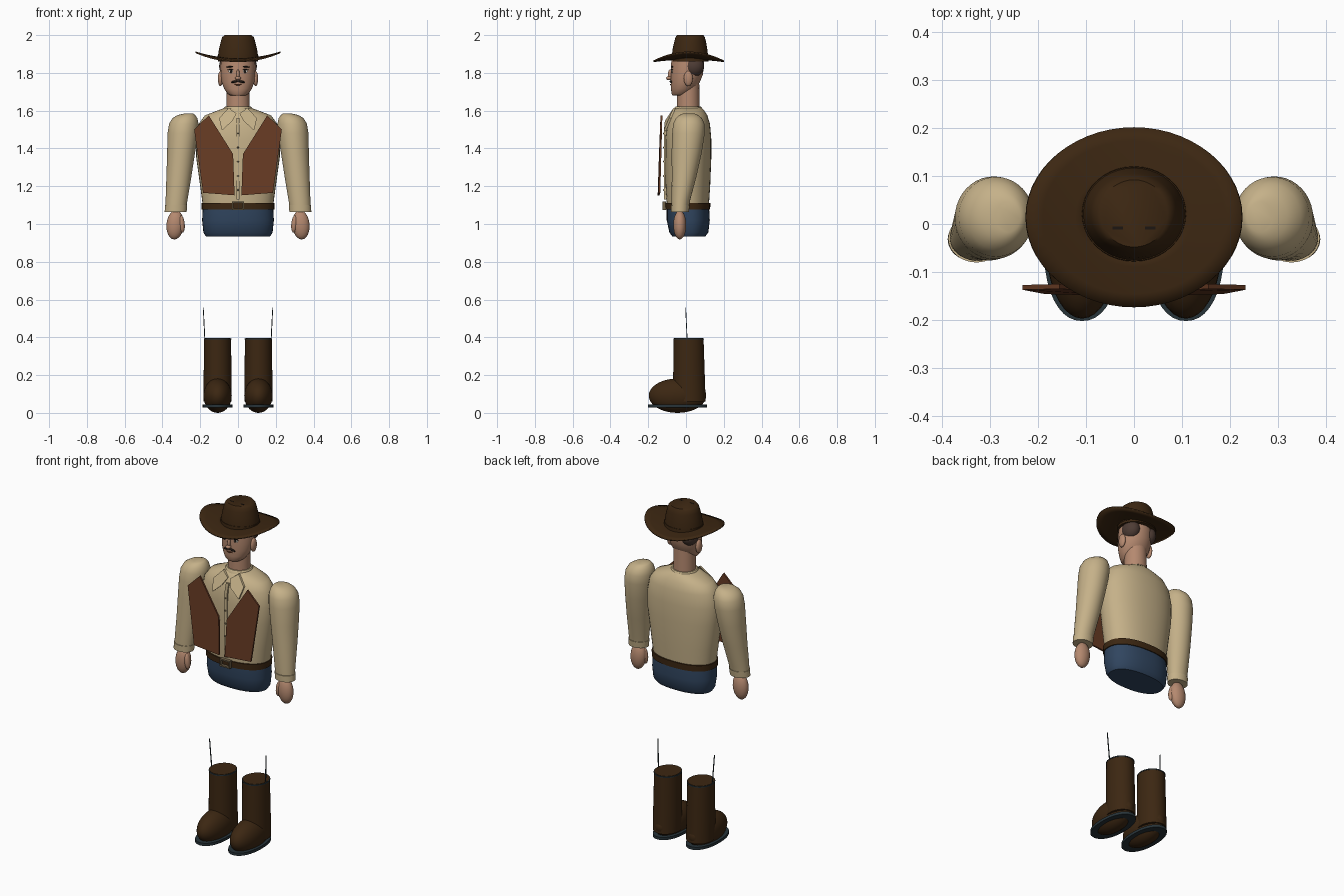
import bpy, bmesh, math
from mathutils import Matrix, Vector

if "Cube" in bpy.data.objects:
    bpy.data.objects.remove(bpy.data.objects["Cube"])


def colour(name, r, g, b):
    m = bpy.data.materials.new(name)
    m.use_nodes = True
    m.diffuse_color = (r, g, b, 1)
    bsdf = m.node_tree.nodes["Principled BSDF"]
    bsdf.inputs["Base Color"].default_value = (r, g, b, 1)
    bsdf.inputs["Roughness"].default_value = 0.8
    return m


SHIRT = colour("cream cotton", .56, .44, .25)
VEST = colour("chestnut vest", .14, .045, .018)
LEATHER = colour("dark brown leather", .045, .02, .006)
DENIM = colour("blue denim", .03, .06, .115)
SKIN = colour("skin", .46, .25, .16)
HAIR = colour("greying brown hair", .075, .045, .035)
DARK = colour("near black brown", .012, .008, .006)
WHITE = colour("eye white", .6, .58, .52)
SOLE = colour("slate rubber", .02, .033, .04)
METAL = colour("dull brass", .16, .12, .065)


def finish(name, bm, mat, smooth=True):
    bmesh.ops.recalc_face_normals(bm, faces=bm.faces)
    me = bpy.data.meshes.new(name)
    bm.to_mesh(me)
    bm.free()
    ob = bpy.data.objects.new(name, me)
    bpy.context.collection.objects.link(ob)
    me.materials.append(mat)
    if smooth:
        bpy.ops.object.select_all(action='DESELECT')
        ob.select_set(True)
        bpy.context.view_layer.objects.active = ob
        bpy.ops.object.shade_smooth_by_angle(angle=math.radians(45))
    return ob


def loft(name, sections, mat, power=2.0, n=40):
    """Skin a stack of ovals given as (z, cx, cy, rx, ry)."""
    bm = bmesh.new()
    rings = []
    for z, cx, cy, rx, ry in sections:
        ring = []
        for i in range(n):
            c, s = (f(math.tau * i / n) for f in (math.cos, math.sin))
            x = math.copysign(abs(c) ** (2 / power), c)
            y = math.copysign(abs(s) ** (2 / power), s)
            ring.append(bm.verts.new((cx + rx * x, cy + ry * y, z)))
        rings.append(ring)
    for a, b in zip(rings, rings[1:]):
        for i in range(n):
            j = (i + 1) % n
            bm.faces.new((a[i], a[j], b[j], b[i]))
    bm.faces.new(rings[0])
    bm.faces.new(rings[-1])
    return finish(name, bm, mat)


def ball(name, at, size, mat, tilt=0, seg=24):
    """Ellipsoid with half sizes, rolled about y by tilt."""
    bm = bmesh.new()
    bmesh.ops.create_uvsphere(bm, u_segments=seg, v_segments=seg // 2, radius=1)
    bm.transform(Matrix.Translation(at) @ Matrix.Rotation(tilt, 4, 'Y')
                 @ Matrix.Diagonal((*size, 1)))
    return finish(name, bm, mat)


def box(name, at, size, mat, tilt=0):
    bm = bmesh.new()
    bmesh.ops.create_cube(bm, size=1)
    bm.transform(Matrix.Translation(at) @ Matrix.Rotation(tilt, 4, 'Y')
                 @ Matrix.Diagonal((*size, 1)))
    return finish(name, bm, mat, False)


def plate(name, points, thick, mat):
    """Flat outline of (x, y, z) points thickened along y."""
    bm = bmesh.new()
    face = bm.faces.new([bm.verts.new(p) for p in points])
    out = bmesh.ops.extrude_face_region(bm, geom=[face])
    for v in out["geom"]:
        if isinstance(v, bmesh.types.BMVert):
            v.co.y += thick
    return finish(name, bm, mat, False)


def middle(rows):
    return [(z, 0, cy, rx, ry) for z, cy, rx, ry in rows]


# Trunk
loft("trousers", middle([(.935, .015, .17, .088), (.955, .015, .183, .103),
     (1.02, .012, .19, .114), (1.09, .01, .186, .112)]), DENIM, 2.3)
loft("shirt_body", middle([(1.08, .01, .184, .11), (1.2, .01, .2, .118),
     (1.35, .012, .221, .122), (1.45, .012, .224, .122), (1.53, .013, .208, .114),
     (1.575, .015, .175, .098), (1.6, .015, .11, .082), (1.617, .015, .065, .066)]),
     SHIRT, 2.2)
loft("belt", middle([(1.077, .01, .192, .118), (1.112, .01, .193, .119)]), LEATHER, 2.3)
for dz in (-1, 1):
    box("buckle_bar", (0, -.115, 1.096 + dz * .018), (.066, .02, .008), METAL)
for dx in (-1, 1):
    box("buckle_side", (dx * .029, -.115, 1.096), (.008, .02, .036), METAL)

# Shirt front
plate("button_placket", [(-.009, -.116, 1.13), (.009, -.116, 1.13),
      (.009, -.116, 1.5), (.009, -.1, 1.56), (-.009, -.1, 1.56), (-.009, -.116, 1.5)],
      .012, SHIRT)
for i in range(5):
    ball("shirt_button", (0, -.118, 1.18 + i * .075), (.005, .003, .005), METAL, seg=12)
loft("collar_band", middle([(1.6, .012, .076, .076), (1.615, .012, .074, .072),
     (1.622, .012, .068, .066)]), SHIRT)

# Head
HEAD = middle([(1.68, -.03, .04, .04), (1.69, -.025, .055, .052), (1.715, -.015, .073, .064),
               (1.75, -.004, .086, .077), (1.79, .004, .091, .085), (1.84, .008, .092, .088),
               (1.89, .01, .086, .084)])
loft("neck", middle([(1.6, .012, .062, .06), (1.75, .012, .06, .058)]), SKIN)
loft("head", HEAD, SKIN)


def face_y(x, z):
    for a, b in zip(HEAD, HEAD[1:]):
        if a[0] <= z <= b[0]:
            p = Vector(a).lerp(Vector(b), (z - a[0]) / (b[0] - a[0]))
            return p[2] - p[4] * math.sqrt(1 - (x / p[3]) ** 2)


ball("nose_bridge", (0, -.084, 1.79), (.009, .012, .028), SKIN)
ball("nose_tip", (0, -.09, 1.772), (.015, .015, .011), SKIN)
ball("mouth", (0, face_y(0, 1.738), 1.738), (.02, .004, .004), VEST)
for s in (-1, 1):
    ball("ear", (s * .093, .012, 1.77), (.014, .024, .04), SKIN)
    ball("side_hair", (s * .055, .04, 1.835), (.045, .056, .055), HAIR)
    ball("eye", (s * .036, face_y(.036, 1.808), 1.808), (.016, .004, .008), WHITE)
    ball("pupil", (s * .036, face_y(.036, 1.808) - .003, 1.808), (.007, .003, .007), DARK)
    ball("upper_lid", (s * .036, face_y(.036, 1.817), 1.817), (.019, .005, .003), DARK)
    ball("eyebrow", (s * .038, face_y(.038, 1.833), 1.833), (.024, .005, .004), DARK, s * .1)
    ball("moustache_half", (s * .017, face_y(.017, 1.754), 1.754), (.021, .007, .006), DARK,
         s * .2)

# Hat
loft("hat_crown", middle([(1.86, .021, .107, .097), (1.89, .021, .106, .096),
     (1.93, .021, .1, .091), (1.97, .022, .09, .083), (1.99, .022, .083, .077),
     (2.0, .022, .07, .07)]), LEATHER)
loft("hat_band", middle([(1.873, .021, .109, .099), (1.893, .021, .108, .098)]), LEATHER)
bm = bmesh.new()
rings = []
for t in (.4, .55, .7, .85, 1):
    ring = []
    for i in range(56):
        a = math.tau * i / 56
        x, y = .225 * t * math.cos(a), .014 + .187 * t * math.sin(a)
        ring.append(bm.verts.new((x, y, 1.874 - .013 * t * t + .048 * (x / .225) ** 2)))
    rings.append(ring)
for a, b in zip(rings, rings[1:]):
    for i in range(56):
        j = (i + 1) % 56
        bm.faces.new((a[i], b[i], b[j], a[j]))
brim = finish("hat_brim", bm, LEATHER)
solid = brim.modifiers.new("thickness", 'SOLIDIFY')
solid.thickness = .008
solid.offset = 0
for s in (-1, 1):
    box("crown_pinch", (s * .034, -.008, 2.0), (.022, .006, .003), DARK)

ARM = [(1.07, .33, -.032, .054, .043), (1.13, .325, -.027, .058, .05),
       (1.25, .313, -.01, .066, .065), (1.38, .301, .004, .074, .08),
       (1.48, .292, .013, .081, .086), (1.53, .287, .015, .078, .083),
       (1.56, .281, .015, .066, .069), (1.577, .273, .015, .046, .05),
       (1.584, .262, .015, .026, .032)]

for s in (-1, 1):
    # Collar flap and open vest panel
    plate("collar_flap", [(s * .008, -.085, 1.585), (s * .05, -.066, 1.615),
          (s * .1, -.09, 1.56), (s * .085, -.117, 1.495), (s * .03, -.112, 1.545)],
          .012, SHIRT)
    plate("vest_panel", [(s * .155, -.135, 1.575), (s * .232, -.137, 1.5),
          (s * .185, -.146, 1.165), (s * .018, -.15, 1.152), (s * .026, -.143, 1.37)],
          .01, VEST)

    # Arm, cuff and hand
    loft("sleeve", [(z, s * x, y, rx, ry) for z, x, y, rx, ry in ARM], SHIRT)
    loft("cuff", [(1.063, s * .33, -.032, .058, .047), (1.1, s * .328, -.03, .059, .05)], SHIRT)
    ball("hand", (s * .333, -.033, .995), (.046, .034, .077), SKIN, s * -.08)
    ball("thumb", (s * .298, -.045, 1.0), (.016, .018, .046), SKIN, s * .1)

    # Boot
    loft("boot_shaft", [(.06, s * .108, .018, .074, .086), (.18, s * .108, .016, .074, .084),
         (.392, s * .108, .014, .071, .079)], LEATHER)
    loft("boot_top_trim", [(.389, s * .108, .014, .073, .081),
         (.395, s * .108, .014, .073, .081)], SOLE)
    loft("boot_top_lining", [(.393, s * .108, .014, .069, .077),
         (.397, s * .108, .014, .069, .077)], LEATHER)
    ball("boot_foot", (s * .108, -.045, .091), (.075, .152, .091), LEATHER, seg=36)
    loft("boot_sole", [(.028, s * .108, -.045, .08, .157),
         (.044, s * .108, -.045, .08, .157)], SOLE, 2.2)

    # Thin strip rising from the boot's outer edge
    plate("boot_pull_strip", [(s * .173, .004, .39), (s * .178, .004, .39),
          (s * .186, -.004, .558), (s * .182, -.004, .558)], .004, SOLE)
